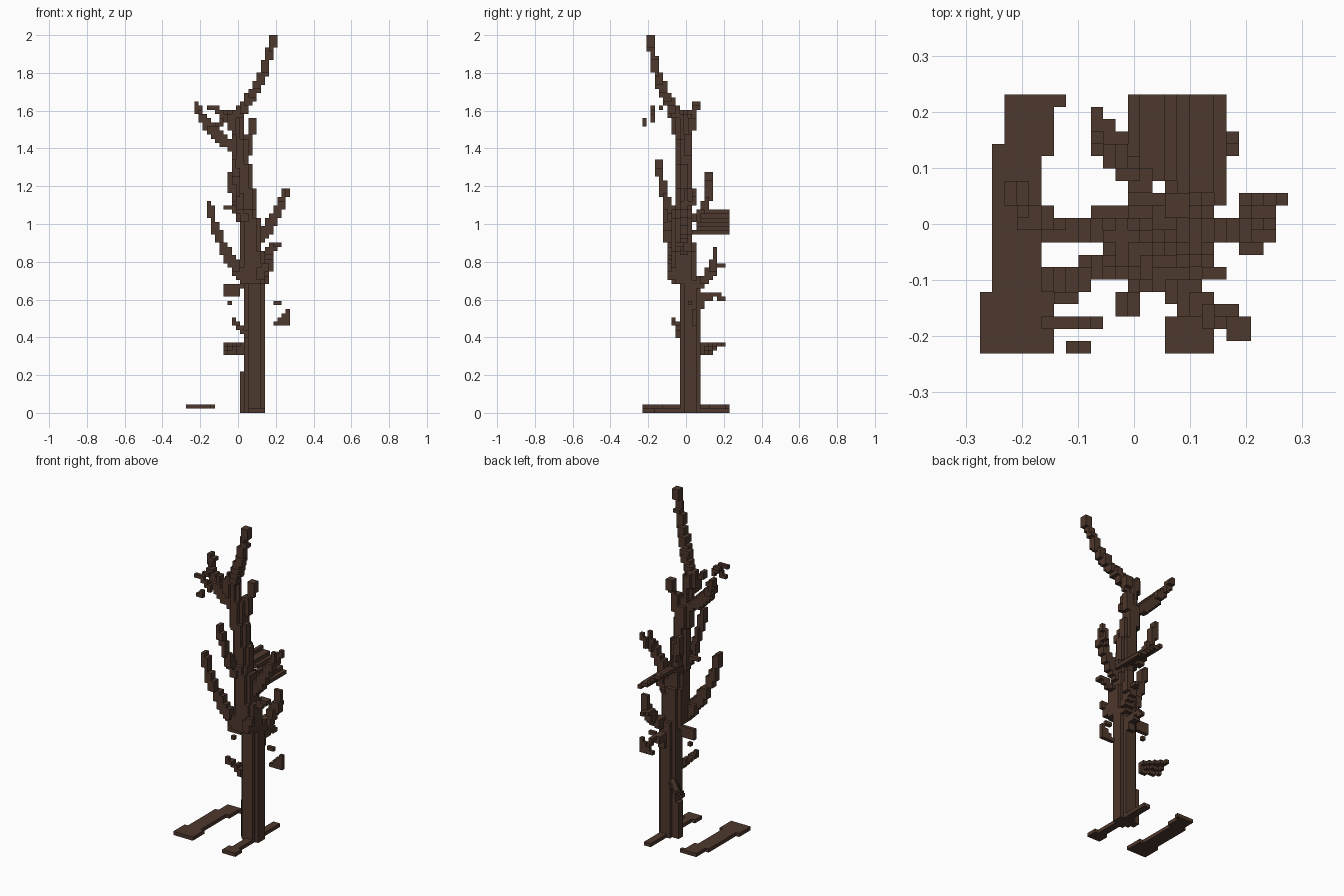
import bpy
import bmesh
from mathutils import Vector

if "Cube" in bpy.data.objects:
    bpy.data.objects.remove(bpy.data.objects["Cube"], do_unlink=True)

V = 2 / 91                                   # cube size of the block grid
SIZE = (25, 21, 91)                          # grid cells along x, y, z
ORIGIN = Vector((-SIZE[0] * V / 2, -SIZE[1] * V / 2, 0))
used = set()

bark = bpy.data.materials.new("dark_bark")
bark.use_nodes = True
bark.diffuse_color = (0.076, 0.040, 0.026, 1)
bark.node_tree.nodes["Principled BSDF"].inputs["Base Color"].default_value = bark.diffuse_color


def box(low, high):
    """Grid cells inside a box, at least one cell thick each way."""
    spans = []
    for a in range(3):
        first = round((low[a] - ORIGIN[a]) / V)
        last = max(round((high[a] - ORIGIN[a]) / V), first + 1)
        spans.append(range(max(0, first), min(SIZE[a], last)))
    return {(i, j, k) for i in spans[0] for j in spans[1] for k in spans[2]}


def post(low, high):
    """Box with its four upright corners cut away by one cell."""
    low, high = Vector(low), Vector(high)
    cut_x, cut_y = Vector((V, 0, 0)), Vector((0, V, 0))
    return box(low + cut_x, high - cut_x) | box(low + cut_y, high - cut_y)


def build(name, cells):
    """Skin the cells with their exposed faces."""
    cells = cells - used
    used.update(cells)
    bm = bmesh.new()
    verts = {}

    def vert(c):
        if c not in verts:
            verts[c] = bm.verts.new(ORIGIN + Vector(c) * V)
        return verts[c]

    for c in sorted(cells):
        for a in range(3):
            for side in (0, 1):
                neighbour = list(c)
                neighbour[a] += 2 * side - 1
                if tuple(neighbour) in cells:
                    continue
                quad = []
                for u, w in ((0, 0), (1, 0), (1, 1), (0, 1)):
                    q = list(c)
                    q[a] += side
                    q[(a + 1) % 3] += u
                    q[(a + 2) % 3] += w
                    quad.append(vert(tuple(q)))
                bm.faces.new(quad if side else quad[::-1])
    bmesh.ops.dissolve_limit(bm, angle_limit=0.01, verts=bm.verts, edges=bm.edges)
    mesh = bpy.data.meshes.new(name)
    bm.to_mesh(mesh)
    bm.free()
    mesh.materials.append(bark)
    bpy.context.collection.objects.link(bpy.data.objects.new(name, mesh))


def limb(name, start, bend, end, w0=1.8, w1=1.3, section=box):
    """Branch: a tapering section swept along a curve pulled towards bend."""
    a, b, c = Vector(start), Vector(bend), Vector(end)
    cells = set()
    for n in range(81):
        t = n / 80
        p = a * (1 - t) ** 2 + b * 2 * t * (1 - t) + c * t * t
        half = Vector((1, 1, 1)) * (w0 + (w1 - w0) * t) * V / 2
        cells |= section(p - half, p + half)
    build(name, cells)


# Trunk: straight column, then a leaning taper
build("trunk", post((0.033, -0.033, 0), (0.14, 0.077, 0.70)))
build("trunk_buttress", box((0.01, 0, 0), (0.033, 0.055, 0.22)))
limb("upper_trunk", (0.08, -0.01, 0.74), (0.04, -0.02, 1.2), (-0.015, -0.018, 1.57), 5.4, 3, post)

# Roots
build("front_root", box((0.055, -0.231, 0), (0.143, -0.165, 0.022))
      | box((0.077, -0.165, 0), (0.12, -0.03, 0.022)))
build("back_root", box((0.077, 0.07, 0), (0.12, 0.165, 0.022))
      | box((0.077, 0.14, 0), (0.12, 0.231, 0.022)))

# Flat slab lying beside the tree, stepped along its length
slab = box((-0.253, -0.12, 0.022), (-0.165, 0.143, 0.044))
slab |= box((-0.275, -0.231, 0.022), (-0.143, -0.12, 0.044))
slab |= box((-0.231, 0.12, 0.022), (-0.143, 0.231, 0.044))
build("ground_slab", slab | box((-0.165, 0.21, 0.022), (-0.12, 0.231, 0.044)))

# Crown branches
limb("crown_branch", (-0.01, -0.04, 1.57), (0.13, -0.16, 1.72), (0.187, -0.187, 1.985), 2, 1.6)
limb("left_crown_branch", (-0.02, -0.01, 1.40), (-0.19, -0.025, 1.52), (-0.215, 0.06, 1.63), 2)
limb("crown_stub", (0.03, 0.01, 1.30), (0.06, 0.01, 1.42), (0.077, 0.03, 1.54), 1.8, 1.6)
limb("left_crown_twig", (-0.02, -0.05, 1.50), (-0.04, -0.06, 1.55), (-0.066, -0.08, 1.59), 1.6, 1)

# Middle branches
limb("left_middle_branch", (0.05, -0.04, 0.70), (-0.09, -0.1, 0.83), (-0.153, -0.1, 1.10), 2.4)
limb("right_middle_branch", (0.07, 0, 0.88), (0.2, -0.02, 1.0), (0.25, 0, 1.165), 2.6, 1.2)
limb("front_branch", (0.03, -0.06, 1.02), (0, -0.13, 1.17), (-0.02, -0.145, 1.32))
limb("back_branch", (0.03, 0.03, 1.02), (-0.01, 0.14, 1.07), (-0.045, 0.12, 1.26))

# Lower branches and twigs
limb("right_lower_branch", (0.09, 0, 0.80), (0.14, -0.02, 0.85), (0.21, -0.03, 0.89))
limb("back_lower_branch", (0.10, 0.03, 0.68), (0.16, 0.16, 0.70), (0.165, 0.155, 0.86), 2, 1.8)
limb("back_twig", (0.10, 0.06, 0.57), (0.10, 0.12, 0.66), (0.11, 0.2, 0.605), 2, 1)
limb("front_right_twig", (0.09, -0.05, 0.70), (0.12, -0.08, 0.73), (0.15, -0.085, 0.78))
limb("front_knot", (0.04, -0.03, 0.42), (0.01, -0.045, 0.46), (-0.025, -0.06, 0.49), 1.5, 1)

# Sloping back sheet, made of strips stepping down to one side
sheet = set()
for n in range(8):
    x, z = 0.165 - (n + 1) * V, 0.945 + n * 0.0157
    sheet |= box((x, 0.04 + 0.008 * n, z), (x + V, 0.231, z + V))
build("back_sheet", sheet)

# Stepped sticks low on the back, the top one reaching furthest
sticks = set()
for n in range(5):
    for row in range(3):
        x, y = 0.033 - n * V, 0.07 + n * (0.011 + 0.0055 * row)
        z = (14 + row) * V
        sticks |= box((x - V, y, z), (x, y + (1 + row / 2) * V, z + V))
build("back_sticks", sticks)

# Thin plates of bark at the sides
build("left_plate", box((-0.077, 0, 0.615), (0.01, 0.022, 0.681))
      | box((0.01, 0, 0.66), (0.033, 0.022, 0.681)))
plate = set()
for n in range(4):
    z = 0.47 + n * V
    plate |= box((0.187 + n * V, 0.033, z), (0.275, 0.055, z + V))
build("right_plate", plate)

# Loose twig ends
limb("loose_crown_twig", (-0.155, -0.176, 1.615), (-0.1, -0.176, 1.615), (-0.066, -0.176, 1.55), 1, 1)
limb("loose_front_twig", (-0.11, -0.22, 1.53), (-0.1, -0.22, 1.535), (-0.088, -0.22, 1.55), 1, 1)
limb("right_twig_end", (0.21, 0.03, 1.09), (0.24, 0.03, 1.1), (0.264, 0.044, 1.176), 1, 1)
limb("left_twig_end", (0.02, -0.02, 1.07), (-0.03, -0.02, 1.08), (-0.066, -0.02, 1.09), 1, 1)
limb("back_twig_end", (0.13, 0.11, 0.72), (0.13, 0.14, 0.8), (0.154, 0.2, 0.78), 1, 1)
build("loose_crown_chip", box((-0.143, -0.143, 1.6), (-0.099, -0.121, 1.622)))
build("loose_right_chip", box((0.187, 0, 0.575), (0.231, 0.022, 0.597)))
build("loose_left_chip", box((-0.055, 0.01, 0.58), (-0.033, 0.033, 0.60)))
